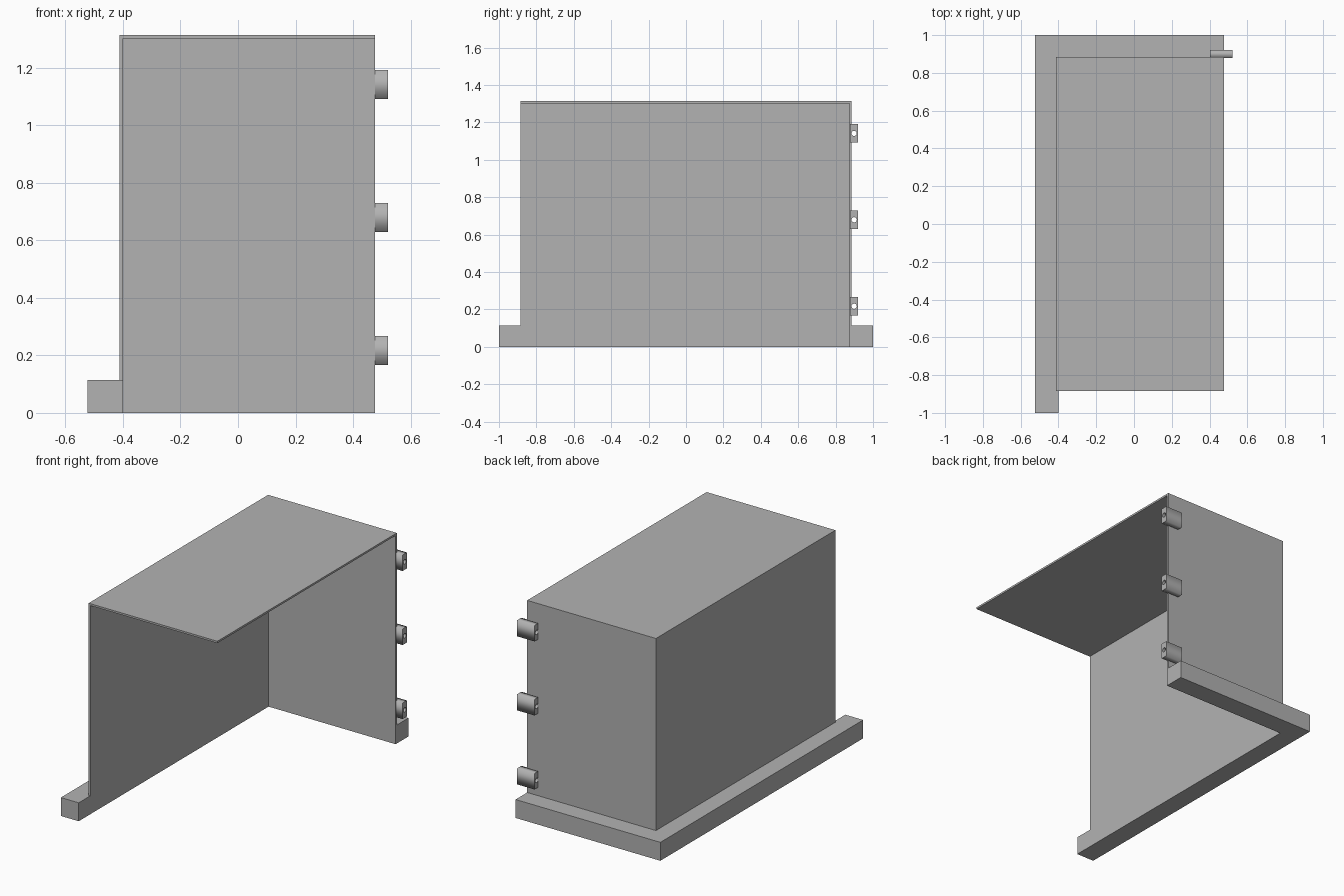
import bpy, bmesh
from math import cos, sin, pi, radians

old = bpy.data.objects.get("Cube")
if old:
    bpy.data.objects.remove(old, do_unlink=True)

grey = bpy.data.materials.new("plain grey")
grey.use_nodes = True
colour = (0.448, 0.448, 0.448, 1)
grey.diffuse_color = colour
grey.node_tree.nodes["Principled BSDF"].inputs["Base Color"].default_value = colour

# Shared dimensions
IN_X, OUT_X, END_X = -0.40, -0.412, 0.477
IN_Y, OUT_Y = 0.873, 0.885
CURB_X, CURB_Y, CURB_H = -0.523, 1.0, 0.115
ROOF_Z, TOP_Z = 1.302, 1.314


def prism(name, outline, z0, z1):
    """Extrude a plan outline from z0 up to z1."""
    bm = bmesh.new()
    face = bm.faces.new([bm.verts.new((x, y, z0)) for x, y in outline])
    top = bmesh.ops.extrude_face_region(bm, geom=[face])["geom"]
    verts = [v for v in top if isinstance(v, bmesh.types.BMVert)]
    bmesh.ops.translate(bm, verts=verts, vec=(0, 0, z1 - z0))
    bmesh.ops.recalc_face_normals(bm, faces=bm.faces)
    mesh = bpy.data.meshes.new(name)
    bm.to_mesh(mesh)
    bm.free()
    mesh.materials.append(grey)
    obj = bpy.data.objects.new(name, mesh)
    bpy.context.collection.objects.link(obj)
    return obj


def corner(out_x, out_y, front):
    """L-shaped plan running along the side and the back."""
    return [(out_x, front), (IN_X, front), (IN_X, IN_Y),
            (END_X, IN_Y), (END_X, out_y), (out_x, out_y)]


def hinge(name, z):
    """Block with a pin hole along x, extruded from a flat profile."""
    curve = bpy.data.curves.new(name, "CURVE")
    curve.dimensions, curve.fill_mode, curve.extrude = "2D", "BOTH", 0.06
    w, h, r = 0.021, 0.05, 0.014
    block = [(-w, -h), (w, -h), (w, h), (-w, h)]
    hole = [(r * cos(a * pi / 12), r * sin(a * pi / 12)) for a in range(24)]
    for points in (block, hole):
        spline = curve.splines.new("POLY")
        spline.points.add(len(points) - 1)
        for p, (x, y) in zip(spline.points, points):
            p.co = (x, y, 0, 1)
        spline.use_cyclic_u = True
    curve.materials.append(grey)
    obj = bpy.data.objects.new(name, curve)
    obj.location = (0.462, 0.899, z)
    obj.rotation_euler = (radians(90), 0, radians(90))
    bpy.context.collection.objects.link(obj)
    bpy.ops.object.select_all(action="DESELECT")
    obj.select_set(True)
    bpy.context.view_layer.objects.active = obj
    bpy.ops.object.convert(target="MESH")


# Base curb, thin walls and roof panel
prism("base_curb", corner(CURB_X, CURB_Y, -CURB_Y), 0, CURB_H)
prism("side_and_back_walls", corner(OUT_X, OUT_Y, -OUT_Y), CURB_H, ROOF_Z)
prism("roof_panel", [(OUT_X, -OUT_Y), (END_X, -OUT_Y),
                     (END_X, OUT_Y), (OUT_X, OUT_Y)], ROOF_Z, TOP_Z)

# Hinges up the open edge of the back wall
for label, z in (("lower", 0.217), ("middle", 0.679), ("upper", 1.141)):
    hinge(label + "_hinge", z)
